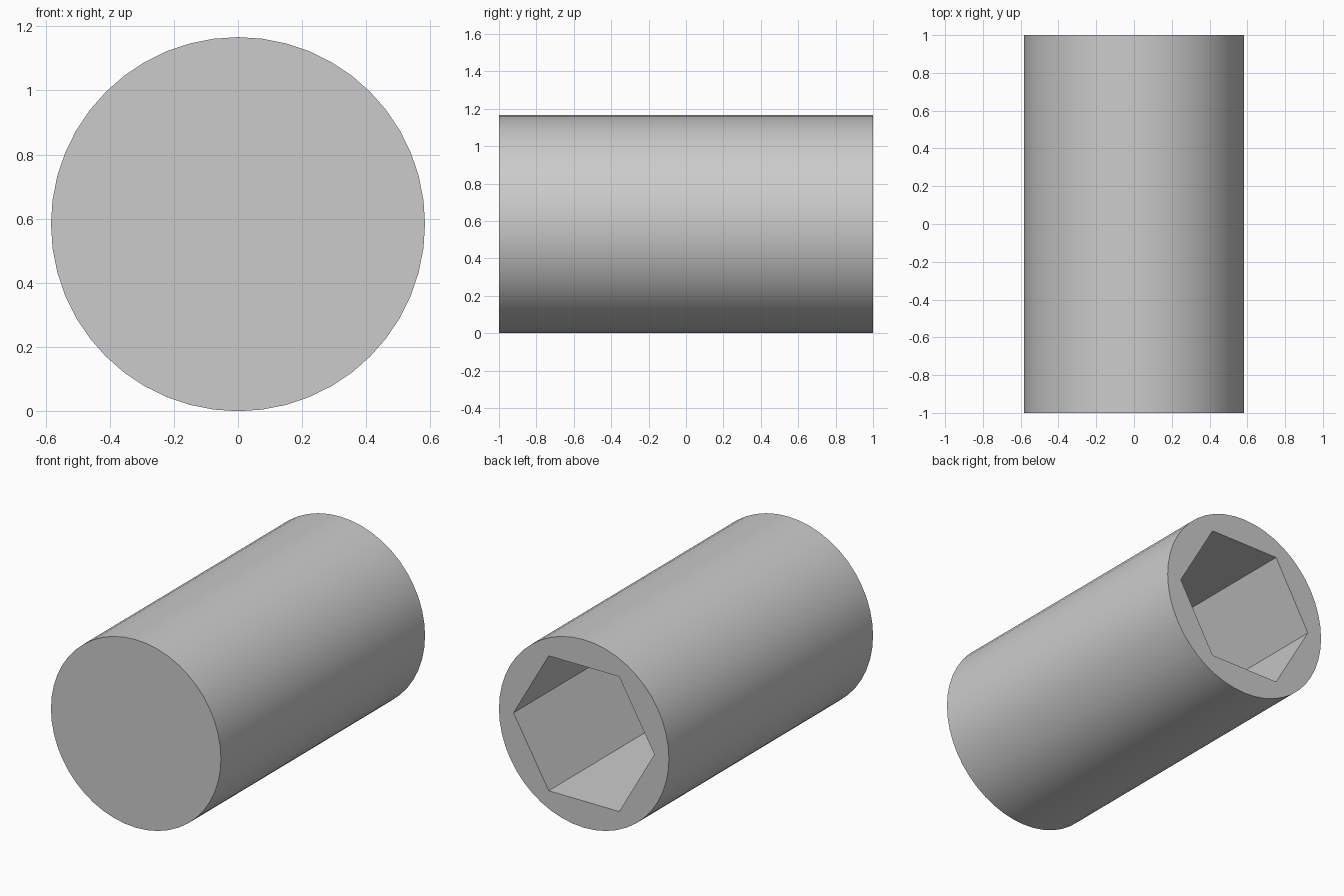
import bpy
import bmesh
from math import cos, sin, pi, radians

RADIUS = 0.583        # outer cylinder
SOCKET_RADIUS = 0.483 # hexagon corner radius
SOCKET_DEPTH = 1.0
SIDES = 48

cube = bpy.data.objects.get("Cube")
if cube:
    bpy.data.objects.remove(cube, do_unlink=True)

# Material
grey = bpy.data.materials.new("plain grey")
grey.use_nodes = True
colour = (0.6, 0.6, 0.6, 1.0)
grey.diffuse_color = colour
grey.node_tree.nodes["Principled BSDF"].inputs["Base Color"].default_value = colour

bm = bmesh.new()


def ring(radius, sides, y):
    """Closed loop of vertices and edges around the y axis."""
    verts = [bm.verts.new((radius * cos(2 * pi * i / sides), y,
                           RADIUS + radius * sin(2 * pi * i / sides)))
             for i in range(sides)]
    edges = [bm.edges.new((verts[i - 1], verts[i])) for i in range(sides)]
    return verts, edges


# Round body with a closed front
front_verts, front_edges = ring(RADIUS, SIDES, -1)
back_verts, back_edges = ring(RADIUS, SIDES, 1)
bm.faces.new(front_verts)
bmesh.ops.bridge_loops(bm, edges=front_edges + back_edges)

# Blind hexagonal socket in the back
mouth_verts, mouth_edges = ring(SOCKET_RADIUS, 6, 1)
floor_verts, floor_edges = ring(SOCKET_RADIUS, 6, 1 - SOCKET_DEPTH)
bm.faces.new(floor_verts)
bmesh.ops.bridge_loops(bm, edges=mouth_edges + floor_edges)

# Flat rim between the body and the socket
bmesh.ops.triangle_fill(bm, edges=back_edges + mouth_edges, use_beauty=True)
bmesh.ops.recalc_face_normals(bm, faces=bm.faces[:])

mesh = bpy.data.meshes.new("socket_cylinder")
bm.to_mesh(mesh)
bm.free()
mesh.materials.append(grey)
body = bpy.data.objects.new("socket_cylinder", mesh)
bpy.context.collection.objects.link(body)

# Smooth round side, crisp rims and socket corners
bpy.ops.object.select_all(action='DESELECT')
body.select_set(True)
bpy.context.view_layer.objects.active = body
bpy.ops.object.shade_smooth_by_angle(angle=radians(30))
